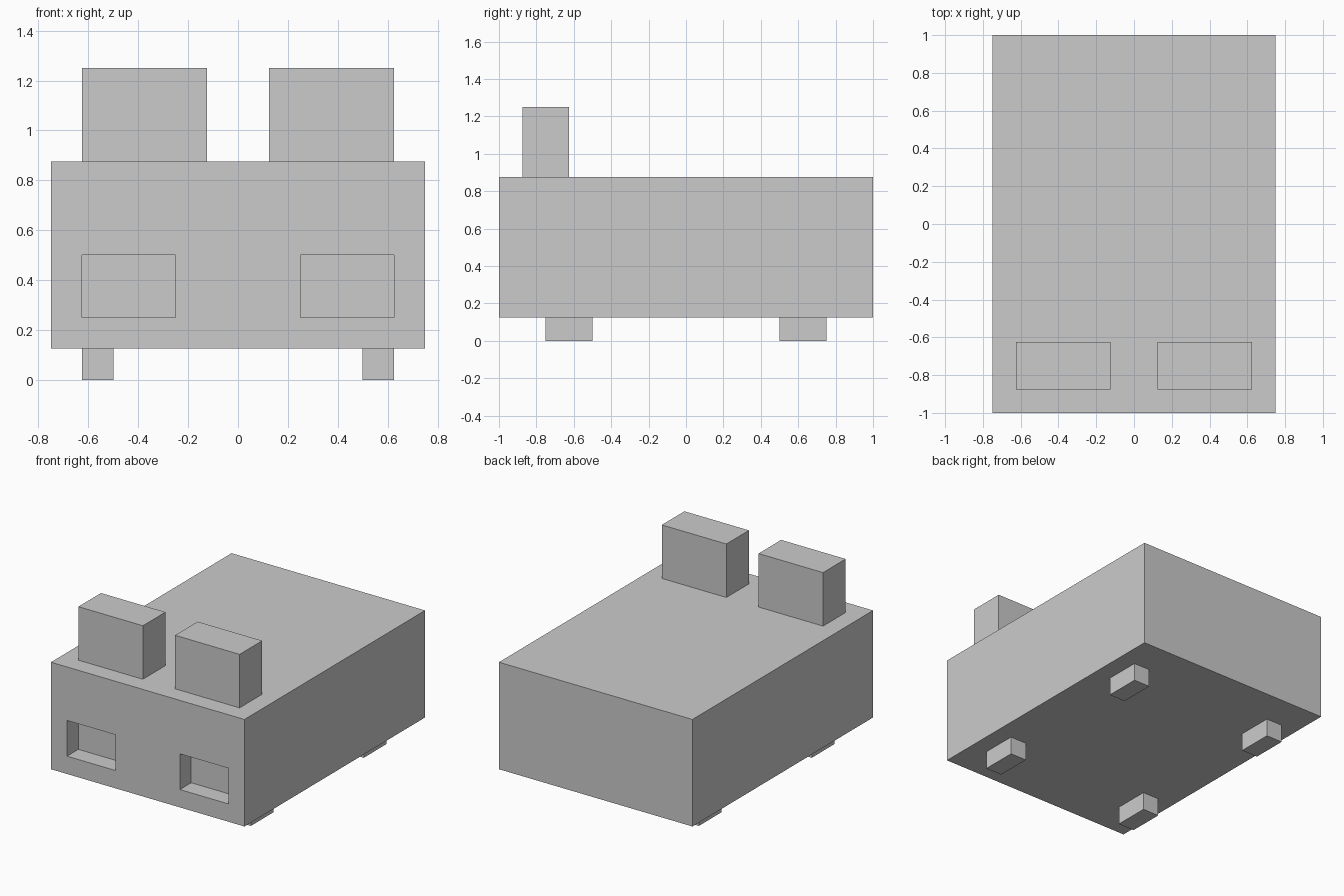
import bpy
import bmesh
from mathutils import Matrix, Vector

if "Cube" in bpy.data.objects:
    bpy.data.objects.remove(bpy.data.objects["Cube"])


def box(name, lo, hi):
    """Add a box spanning two opposite corners."""
    lo, hi = Vector(lo), Vector(hi)
    bm = bmesh.new()
    bmesh.ops.create_cube(
        bm, size=1,
        matrix=Matrix.Translation((lo + hi) / 2) @ Matrix.Diagonal((*(hi - lo), 1)))
    mesh = bpy.data.meshes.new(name)
    bm.to_mesh(mesh)
    bm.free()
    obj = bpy.data.objects.new(name, mesh)
    bpy.context.collection.objects.link(obj)
    return obj


def mirrored_box(name, lo, hi):
    """Add a box and its mirror image across x = 0."""
    obj = box(name, lo, hi)
    obj.modifiers.new("mirror", 'MIRROR').use_mirror_merge = False
    return obj


# Main body
body = box("body", (-0.75, -1, 0.125), (0.75, 1, 0.875))

# Shallow eye recesses cut into the front
cutter = mirrored_box("eye_cutter", (0.25, -1.2, 0.25), (0.625, -0.875, 0.5))
cutter.hide_render = True
cutter.display_type = 'WIRE'
cut = body.modifiers.new("eye_recesses", 'BOOLEAN')
cut.operation = 'DIFFERENCE'
cut.solver = 'EXACT'
cut.object = cutter

# Upright ears on top
mirrored_box("ears", (0.125, -0.875, 0.875), (0.625, -0.625, 1.25))

# Short feet, front and back pairs
for name, y in (("front_feet", -0.75), ("back_feet", 0.5)):
    mirrored_box(name, (0.5, y, 0), (0.625, y + 0.25, 0.125))
